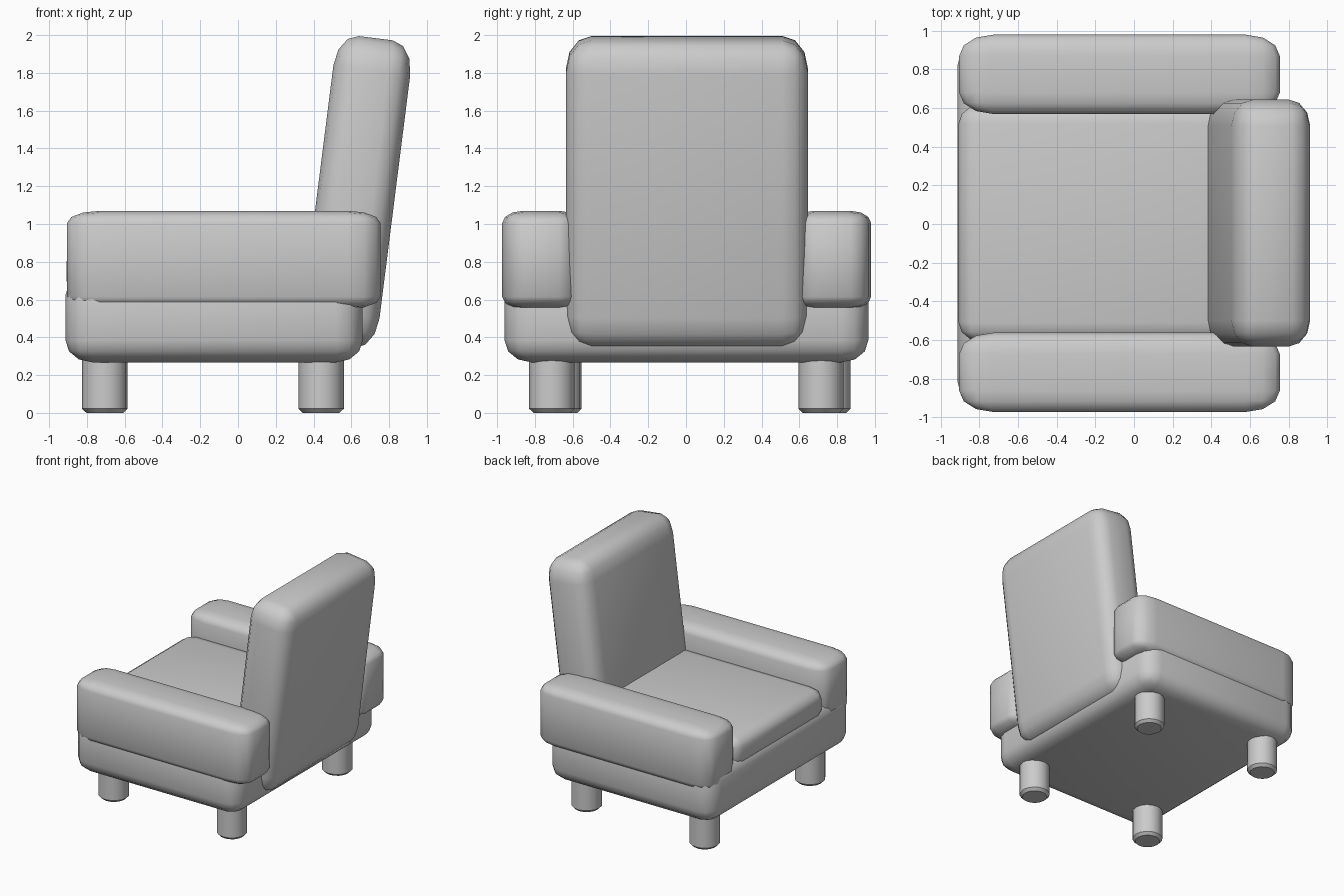
import bpy, bmesh, math
from mathutils import Matrix, Vector

if "Cube" in bpy.data.objects:
    bpy.data.objects.remove(bpy.data.objects["Cube"])


def finish(bm, name, loc, tilt=0.0):
    me = bpy.data.meshes.new(name)
    bm.to_mesh(me)
    bm.free()
    ob = bpy.data.objects.new(name, me)
    bpy.context.collection.objects.link(ob)
    ob.location = loc
    ob.rotation_euler = (0, tilt, 0)
    bpy.ops.object.select_all(action='DESELECT')
    ob.select_set(True)
    bpy.context.view_layer.objects.active = ob
    bpy.ops.object.shade_smooth_by_angle(angle=math.radians(40))
    return ob


def pad(name, lo, hi, r, tilt=0.0):
    """Rounded box between two corners, with a rounding radius per axis."""
    lo, hi = Vector(lo), Vector(hi)
    size = hi - lo
    bm = bmesh.new()
    bmesh.ops.create_cube(bm, size=1)
    bmesh.ops.scale(bm, vec=[size[i] / r[i] for i in range(3)], verts=bm.verts)
    bmesh.ops.bevel(bm, geom=bm.edges[:], offset=1, segments=3,
                    profile=0.5, affect='EDGES')
    bmesh.ops.scale(bm, vec=r, verts=bm.verts)
    return finish(bm, name, (lo + hi) / 2, tilt)


def leg(name, x, y):
    bm = bmesh.new()
    h = 0.36
    bmesh.ops.create_cone(bm, cap_ends=True, segments=16, radius1=0.12,
                          radius2=0.12, depth=h,
                          matrix=Matrix.Translation((0, 0, h / 2)))
    rim = [e for e in bm.edges if all(v.co.z < 0.01 for v in e.verts)]
    bmesh.ops.bevel(bm, geom=rim, offset=0.022, segments=1, affect='EDGES')
    return finish(bm, name, (x, y, 0))


# upholstered base and seat cushion
pad("base", (-0.913, -0.96, 0.268), (0.66, 0.965, 0.74), (0.14, 0.14, 0.115))
pad("seat_cushion", (-0.908, -0.61, 0.62), (0.52, 0.62, 0.88), (0.12, 0.10, 0.08))

# armrests
arm_r = (0.175, 0.11, 0.065)
pad("left_armrest", (-0.905, 0.57, 0.55), (0.755, 0.98, 1.07), arm_r)
pad("right_armrest", (-0.905, -0.973, 0.55), (0.755, -0.563, 1.07), arm_r)

# leaning backrest
pad("backrest", (0.422, -0.635, 0.35), (0.832, 0.645, 1.99),
    (0.115, 0.135, 0.17), math.radians(7.2))

# legs
for side, dy in (("right", -0.71), ("left", 0.715)):
    leg("back_leg_" + side, 0.44, dy)
    leg("front_leg_" + side, -0.705, dy + 0.037)
